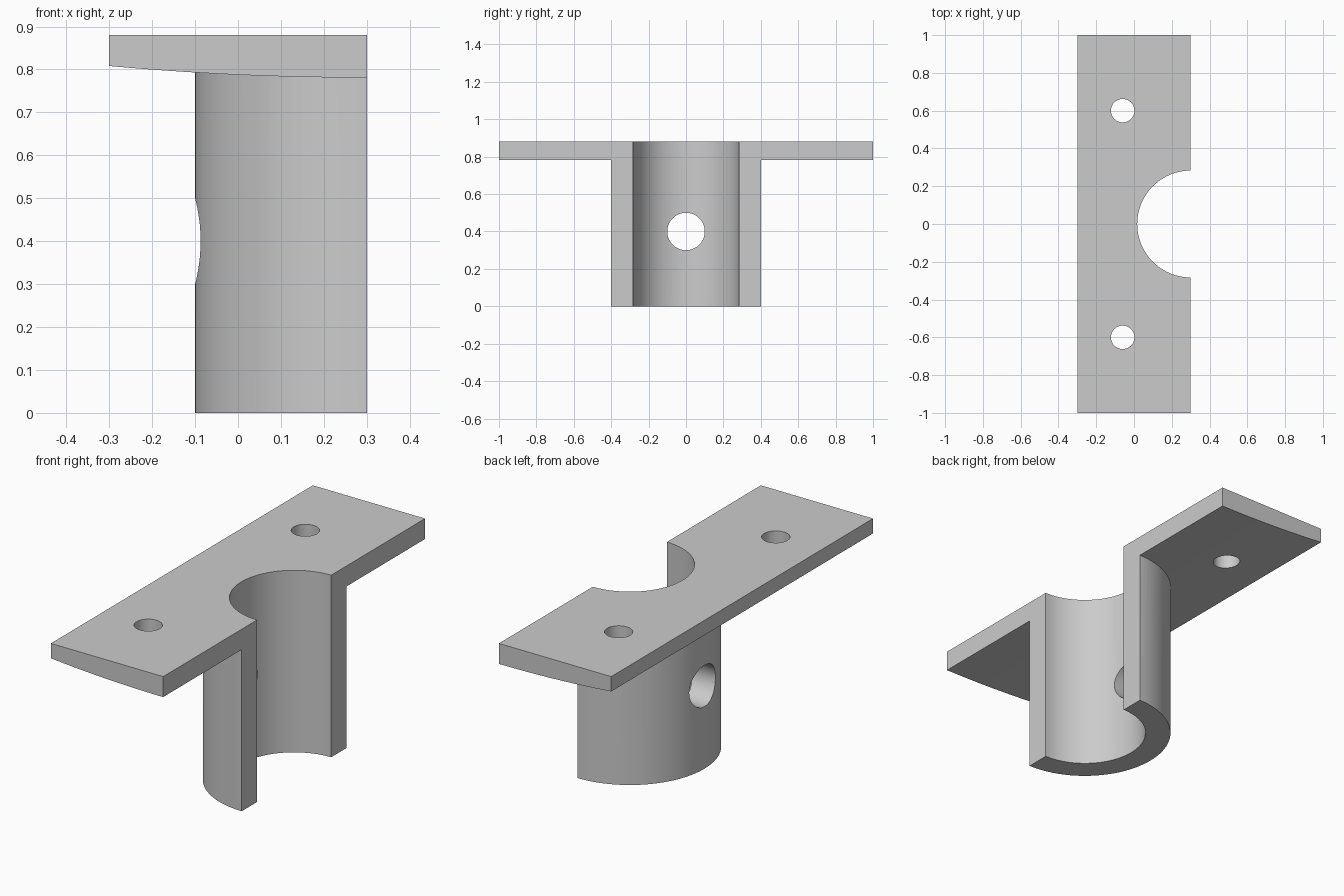
import bpy, bmesh, math
from mathutils import Matrix, Vector

cube = bpy.data.objects.get("Cube")
if cube:
    bpy.data.objects.remove(cube, do_unlink=True)

FACE_X = 0.3      # flat open side, on the tube axis
TOP = 0.88

grey = bpy.data.materials.new("plain_grey")
grey.use_nodes = True
colour = (0.6, 0.6, 0.6, 1)
grey.diffuse_color = colour
grey.node_tree.nodes["Principled BSDF"].inputs["Base Color"].default_value = colour


def finish(name, bm):
    bmesh.ops.recalc_face_normals(bm, faces=bm.faces)
    mesh = bpy.data.meshes.new(name)
    bm.to_mesh(mesh)
    bm.free()
    mesh.materials.append(grey)
    obj = bpy.data.objects.new(name, mesh)
    bpy.context.collection.objects.link(obj)
    return obj


def cylinder(name, centre, radius, length, axis="Z", sides=96):
    turn = Matrix.Rotation(math.pi / 2, 4, "Y") if axis == "X" else Matrix()
    bm = bmesh.new()
    bmesh.ops.create_cone(bm, cap_ends=True, segments=sides, radius1=radius,
                          radius2=radius, depth=length,
                          matrix=Matrix.Translation(centre) @ turn)
    return finish(name, bm)


def combine(target, other, operation):
    mod = target.modifiers.new(operation.lower(), "BOOLEAN")
    mod.operation = operation
    mod.solver = "EXACT"
    mod.object = other
    bpy.ops.object.select_all(action="DESELECT")
    bpy.context.view_layer.objects.active = target
    target.select_set(True)
    bpy.ops.object.modifier_apply(modifier=mod.name)
    bpy.data.objects.remove(other, do_unlink=True)


# Flange plate: flat top, shallow arched underside, extruded along y
bm = bmesh.new()
steps, reach, rise = 48, 0.6, 0.027
profile = [(FACE_X - reach, TOP), (FACE_X + reach, TOP)]
for i in range(steps + 1):
    t = 1 - 2 * i / steps
    profile.append((FACE_X + reach * t, 0.781 + rise * t * t))
face = bm.faces.new([bm.verts.new((x, -1, z)) for x, z in profile])
ext = bmesh.ops.extrude_face_region(bm, geom=[face])
bmesh.ops.translate(bm, vec=Vector((0, 2, 0)),
                    verts=[v for v in ext["geom"] if isinstance(v, bmesh.types.BMVert)])
bracket = finish("flanged_half_sleeve", bm)

# Sleeve joined under the plate
combine(bracket, cylinder("sleeve", (FACE_X, 0, 0.415), 0.4, 0.83), "UNION")

# Bore, side hole and two screw holes
combine(bracket, cylinder("bore", (FACE_X, 0, 0.5), 0.283, 2), "DIFFERENCE")
combine(bracket, cylinder("side_hole", (0, 0, 0.4), 0.1, 0.5, "X", 64), "DIFFERENCE")
for y in (-0.6, 0.6):
    combine(bracket, cylinder("screw_hole", (-0.06, y, 0.8), 0.062, 1, sides=64), "DIFFERENCE")

# Cut away the open half
bm = bmesh.new()
bmesh.ops.create_cube(bm, size=3, matrix=Matrix.Translation((FACE_X + 1.5, 0, 0.5)))
combine(bracket, finish("half_cutter", bm), "DIFFERENCE")

bpy.ops.object.shade_smooth_by_angle(angle=math.radians(25))
